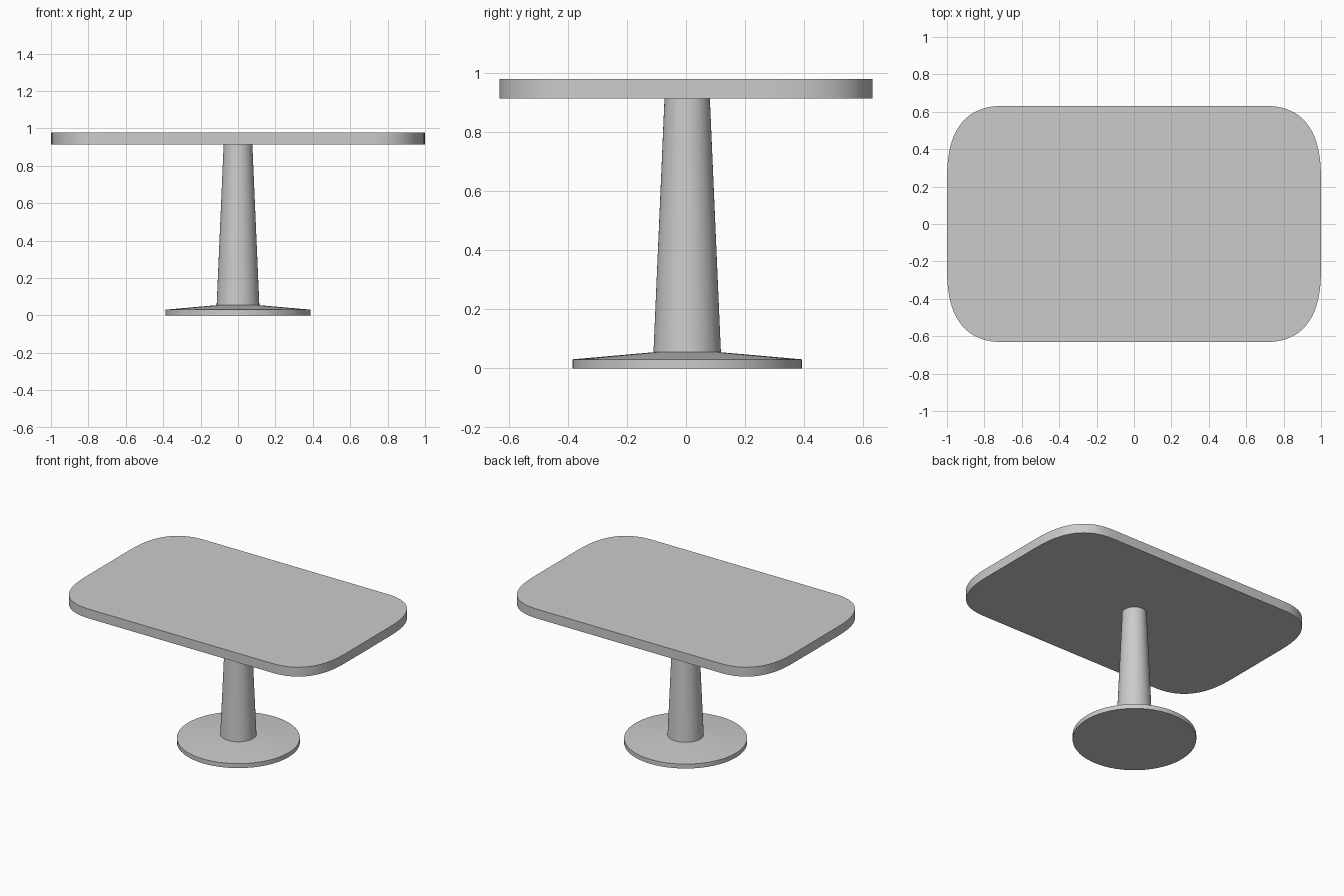
import bpy, bmesh, math

if "Cube" in bpy.data.objects:
    bpy.data.objects.remove(bpy.data.objects["Cube"])

OFF_Y = 0.004  # pedestal sits slightly behind the centre


def finish(name, bm):
    bmesh.ops.recalc_face_normals(bm, faces=bm.faces)
    mesh = bpy.data.meshes.new(name)
    bm.to_mesh(mesh)
    bm.free()
    ob = bpy.data.objects.new(name, mesh)
    bpy.context.collection.objects.link(ob)
    bpy.ops.object.select_all(action='DESELECT')
    ob.select_set(True)
    bpy.context.view_layer.objects.active = ob
    bpy.ops.object.shade_smooth_by_angle(angle=math.radians(30))
    return ob


def lathe(name, profile, sides=64):
    """Closed turned solid from (radius, z) rings."""
    bm = bmesh.new()
    rings = []
    for r, z in profile:
        rings.append([bm.verts.new((r * math.cos(2 * math.pi * i / sides),
                                    OFF_Y + r * math.sin(2 * math.pi * i / sides), z))
                      for i in range(sides)])
    for a, b in zip(rings, rings[1:]):
        for i in range(sides):
            j = (i + 1) % sides
            bm.faces.new((a[i], a[j], b[j], b[i]))
    bm.faces.new(rings[0])
    bm.faces.new(rings[-1])
    return finish(name, bm)


def tabletop(name, hx, hy, rx, ry, n, z0, z1, steps=20):
    """Slab with soft super-elliptical corners."""
    quarter = []
    for i in range(steps + 1):
        t = math.pi / 2 * i / steps
        c, s = max(math.cos(t), 0), math.sin(t)
        quarter.append((hx - rx + rx * c ** (2 / n), hy - ry + ry * s ** (2 / n)))
    outline = (quarter + [(-x, y) for x, y in reversed(quarter)]
               + [(-x, -y) for x, y in quarter]
               + [(x, -y) for x, y in reversed(quarter)])
    bm = bmesh.new()
    face = bm.faces.new([bm.verts.new((x, y, z0)) for x, y in outline])
    res = bmesh.ops.extrude_face_region(bm, geom=[face], use_keep_orig=True)
    top = [v for v in res['geom'] if isinstance(v, bmesh.types.BMVert)]
    bmesh.ops.translate(bm, verts=top, vec=(0, 0, z1 - z0))
    return finish(name, bm)


# Rounded rectangular top
tabletop("table_top", 1.0, 0.632, 0.32, 0.41, 2.6, 0.914, 0.979)

# Tapered column
lathe("column", [(0.1145, 0.045), (0.0765, 0.92)])

# Disc foot with a shallow conical upper side
lathe("base", [(0.388, 0.0), (0.388, 0.031), (0.114, 0.055)])
